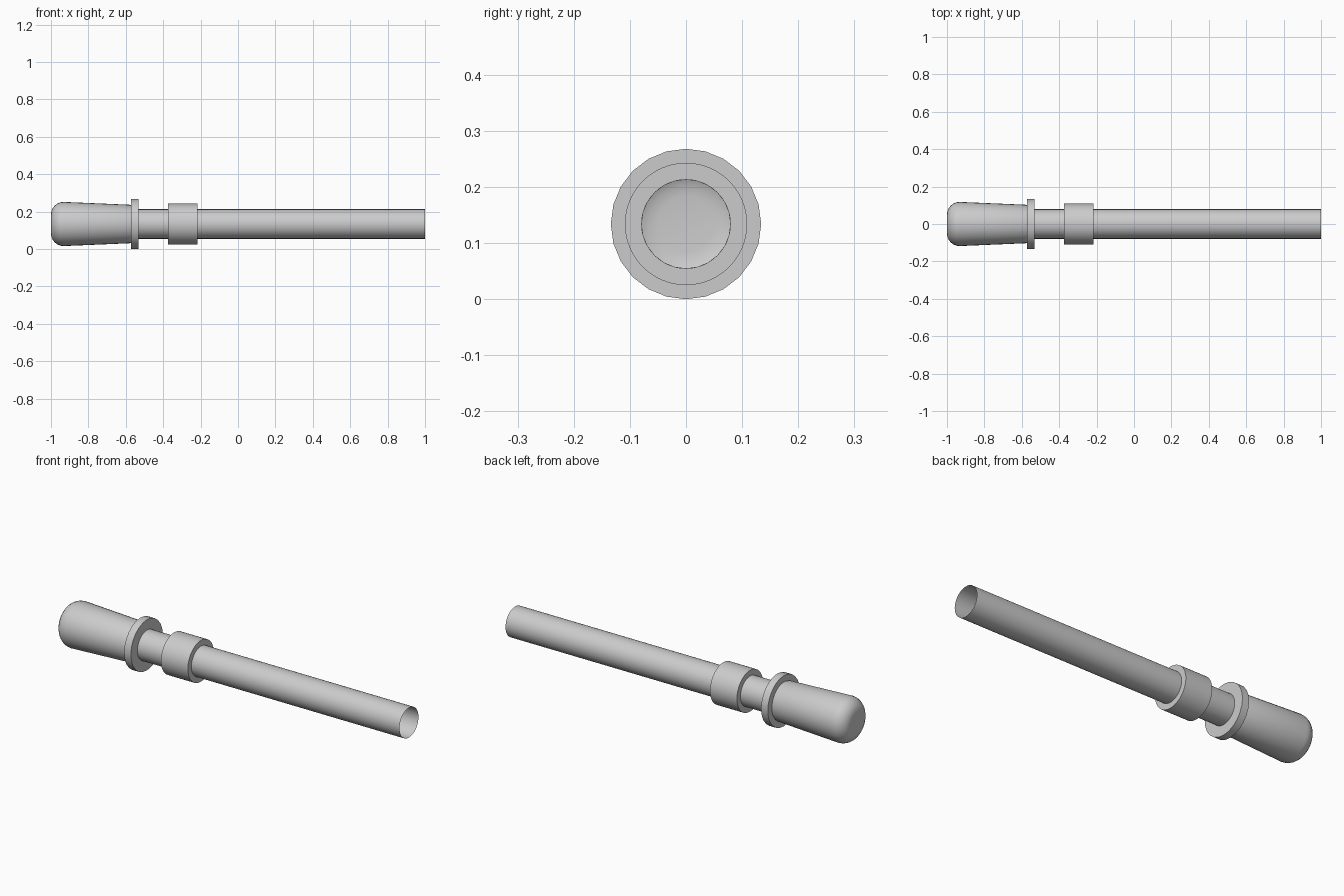
import bpy, bmesh, math

if "Cube" in bpy.data.objects:
    bpy.data.objects.remove(bpy.data.objects["Cube"])

AXIS_Z = 0.134


def lathe(name, profile, sides, closed=False, cap_start=False):
    """Revolve (x, radius) points around the horizontal axis."""
    bm = bmesh.new()
    rings = []
    for x, r in profile:
        rings.append([bm.verts.new((x, r * math.sin(2 * math.pi * i / sides),
                                    AXIS_Z + r * math.cos(2 * math.pi * i / sides)))
                      for i in range(sides)])
    pairs = list(zip(rings, rings[1:]))
    if closed:
        pairs.append((rings[-1], rings[0]))
    for a, b in pairs:
        for i in range(sides):
            j = (i + 1) % sides
            bm.faces.new((a[i], b[i], b[j], a[j]))
    if cap_start:
        bm.faces.new(rings[0])
    bmesh.ops.recalc_face_normals(bm, faces=bm.faces[:])
    mesh = bpy.data.meshes.new(name)
    bm.to_mesh(mesh)
    bm.free()
    obj = bpy.data.objects.new(name, mesh)
    bpy.context.collection.objects.link(obj)
    bpy.ops.object.select_all(action='DESELECT')
    obj.select_set(True)
    bpy.context.view_layer.objects.active = obj
    bpy.ops.object.shade_smooth_by_angle(angle=math.radians(35))
    return obj


# Tapered grip with a rounded, closed butt
C = 0.068
butt = [(-1 + C * (1 - math.sin(t)), 0.05 + C * math.cos(t))
        for t in [math.pi / 2 * (1 - k / 6) for k in range(7)]]
lathe("grip", butt + [(-0.58, 0.103), (-0.572, 0.1)], 32, cap_start=True)

# Guard disc, coarser than the rest
lathe("guard", [(-0.572, 0.079), (-0.572, 0.134), (-0.533, 0.134), (-0.533, 0.079)], 24)

# Long hollow tube, open at the far end
tube = lathe("tube", [(-0.572, 0.079), (1.0, 0.079)], 48)
# Make the open tube face outward
if tube.data.polygons[0].normal.z < 0:
    tube.data.flip_normals()

# Collar around the tube
lathe("collar", [(-0.374, 0.079), (-0.374, 0.109), (-0.217, 0.109), (-0.217, 0.079)], 48)
